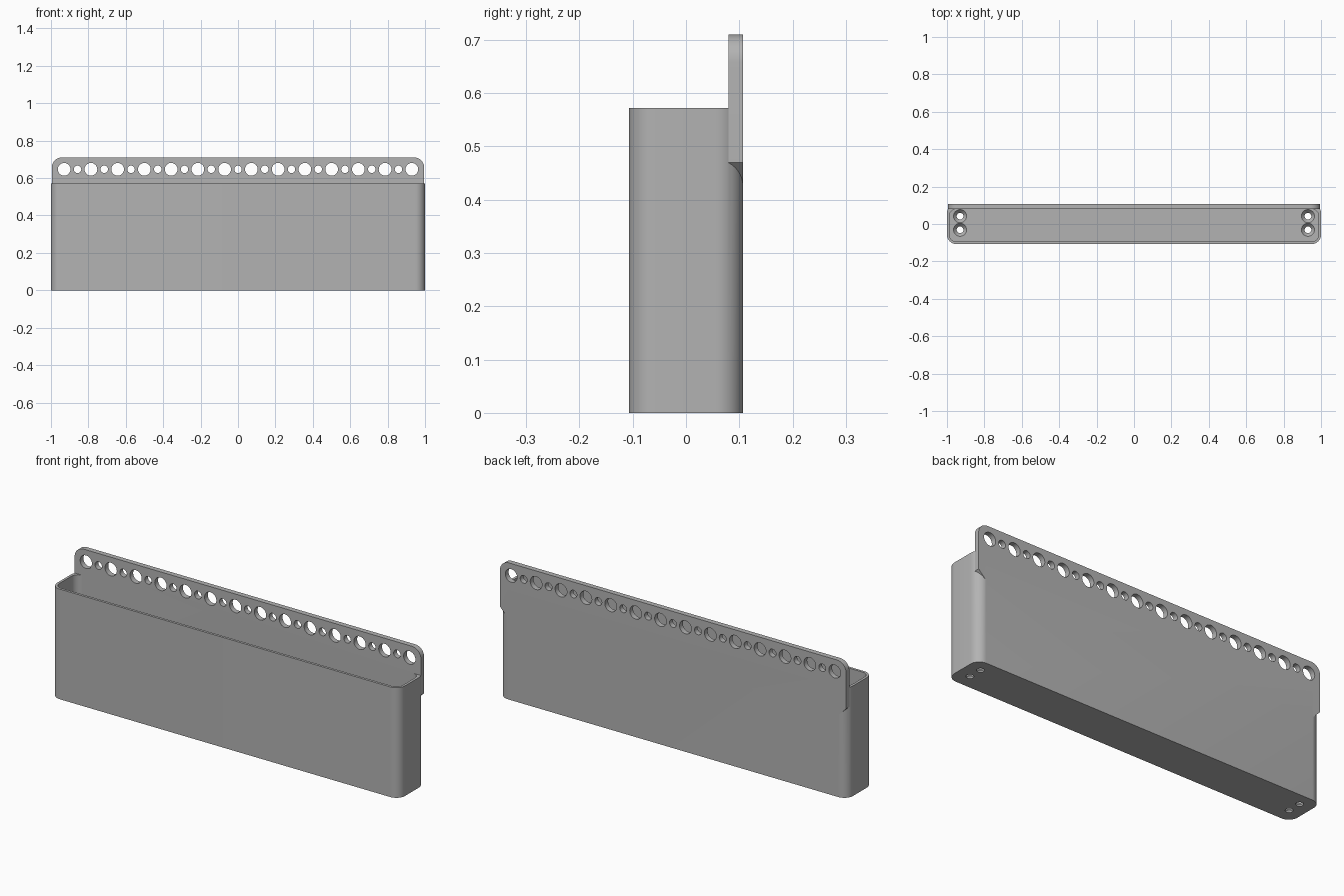
import bpy, bmesh
from math import sin, cos, pi, radians
from mathutils import Vector

if "Cube" in bpy.data.objects:
    bpy.data.objects.remove(bpy.data.objects["Cube"])

HEIGHT, TOP = 0.572, 0.71          # tray rim and hanging panel top
BACK, PANEL = 0.107, 0.08          # back face and panel front face (y)
WALL, FLOOR = 0.013, 0.027

grey = bpy.data.materials.new("plain_grey")
grey.use_nodes = True
colour = (0.45, 0.45, 0.45, 1)
grey.diffuse_color = colour
grey.node_tree.nodes["Principled BSDF"].inputs["Base Color"].default_value = colour


def mesh_object(name, bm):
    bmesh.ops.recalc_face_normals(bm, faces=bm.faces)
    mesh = bpy.data.meshes.new(name)
    bm.to_mesh(mesh)
    bm.free()
    mesh.materials.append(grey)
    ob = bpy.data.objects.new(name, mesh)
    bpy.context.collection.objects.link(ob)
    return ob


def loft(name, rings):
    """Closed solid skinned through rings of equal point count."""
    bm = bmesh.new()
    rows = [[bm.verts.new(p) for p in ring] for ring in rings]
    n = len(rows[0])
    for a, b in zip(rows, rows[1:]):
        for i in range(n):
            j = (i + 1) % n
            bm.faces.new((a[i], a[j], b[j], b[i]))
    bm.faces.new(rows[0][::-1])
    bm.faces.new(rows[-1])
    return mesh_object(name, bm)


def fillet(corners, steps=10):
    """Round a convex outline; each corner is (u, v, radius)."""
    out = []
    n = len(corners)
    for i, (u, v, r) in enumerate(corners):
        p = Vector((u, v))
        if r == 0:
            out.append(p)
            continue
        a = (Vector(corners[i - 1][:2]) - p).normalized()
        b = (Vector(corners[(i + 1) % n][:2]) - p).normalized()
        centre = p + (a + b) * r         # right-angled corners
        for k in range(steps + 1):
            t = k / steps * pi / 2
            out.append(centre - b * r * cos(t) - a * r * sin(t))
    return out


def upright_box(name, x, y0, y1, z0, z1, r):
    outline = fillet([(-x, y0, r), (x, y0, r), (x, y1, r), (-x, y1, r)])
    return loft(name, [[(p.x, p.y, z) for p in outline] for z in (z0, z1)])


def circle(r, n=32):
    return [(r * cos(2 * pi * i / n), r * sin(2 * pi * i / n)) for i in range(n)]


def combine(target, other, operation):
    mod = target.modifiers.new(operation.lower(), "BOOLEAN")
    mod.operation, mod.solver, mod.object = operation, "EXACT", other
    bpy.context.view_layer.objects.active = target
    bpy.ops.object.modifier_apply(modifier=mod.name)
    bpy.data.objects.remove(other)


# Tray body with rounded upright corners
tray = upright_box("hanging_tray", 1, -BACK, BACK, 0, HEIGHT, 0.05)

# Open storage cavity
cavity = upright_box("cavity_cutter", 1 - WALL, -BACK + WALL, PANEL,
                     FLOOR, 1, 0.037)
combine(tray, cavity, "DIFFERENCE")

# Perforated hanging panel, rounded above and chamfered below
w = 0.995
outline = fillet([(-w + 0.04, 0.43, 0), (w - 0.04, 0.43, 0), (w, 0.47, 0),
                  (w, TOP, 0.052), (-w, TOP, 0.052), (-w, 0.47, 0)])
panel = loft("hanging_panel", [[(p.x, y, p.y) for p in outline]
                               for y in (PANEL, BACK)])

# Alternating large and small holes along the panel
for i in range(27):
    x = (i - 13) * 0.0715
    r = 0.02 if i % 2 else 0.034
    combine(panel, loft("hole_cutter", [[(x + u, y, 0.647 + v) for u, v in circle(r)]
                                        for y in (0, 0.2)]), "DIFFERENCE")
combine(tray, panel, "UNION")

# Countersunk screw holes in the floor
for x in (-0.93, 0.93):
    for y in (-0.031, 0.042):
        rings = [(0.018, -0.02), (0.018, 0.008), (0.035, FLOOR), (0.035, 0.05)]
        combine(tray, loft("screw_cutter", [[(x + u, y + v, z) for u, v in circle(r)]
                                            for r, z in rings]), "DIFFERENCE")

# Smooth the curved faces and keep crisp edges
bpy.ops.object.select_all(action="DESELECT")
tray.select_set(True)
bpy.context.view_layer.objects.active = tray
bpy.ops.object.shade_smooth_by_angle(angle=radians(30))
